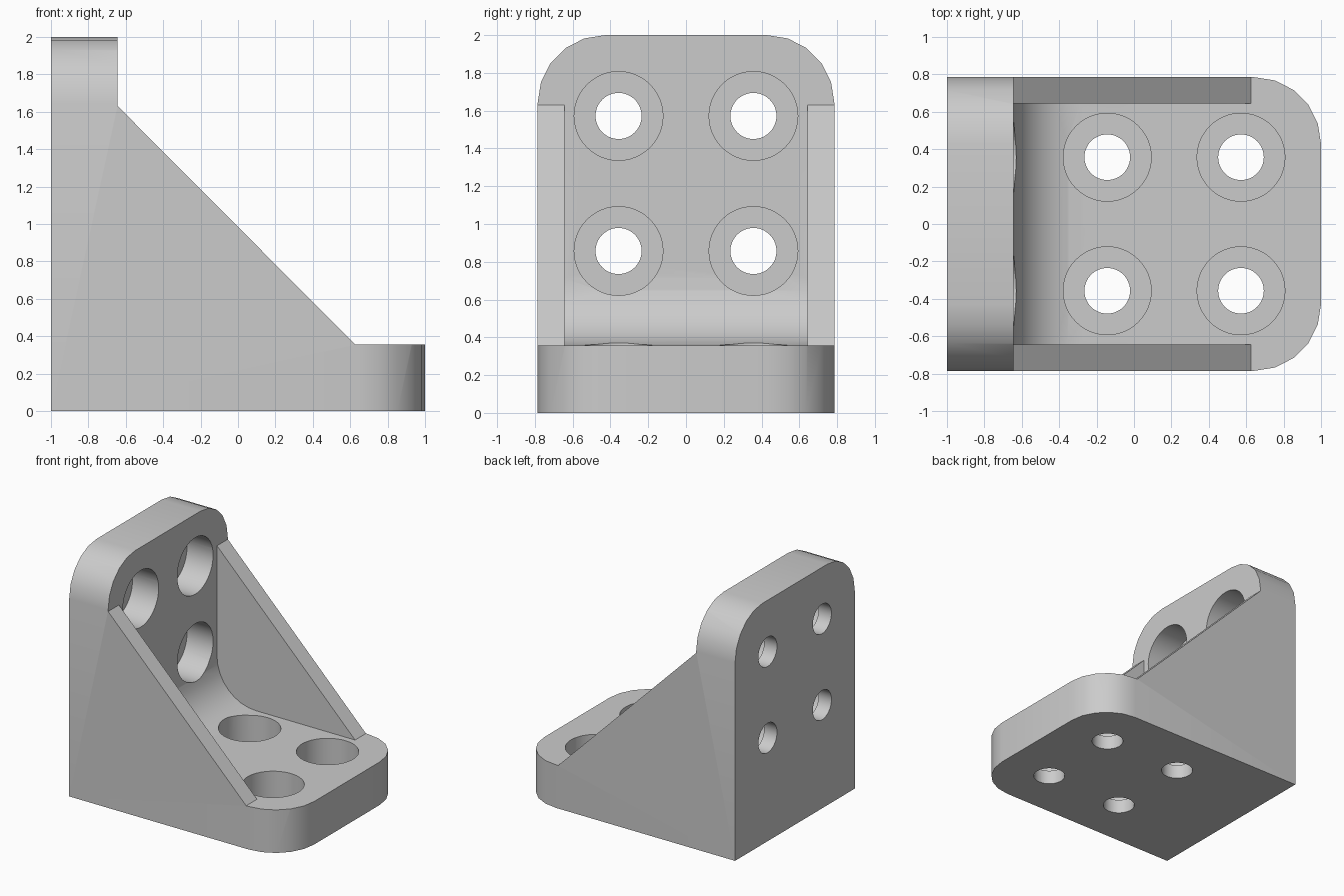
import bpy, bmesh, math
from mathutils import Matrix, Vector

if "Cube" in bpy.data.objects:
    bpy.data.objects.remove(bpy.data.objects["Cube"])

THICK = 0.357            # plate thickness, also corner and fillet radius
HALF_W = 0.785           # half width of the bracket
INNER_W = 0.643          # half width between the gussets
INNER_X = -1 + THICK     # inner face of the upright plate
BORE_DEPTH = 0.24

steel = bpy.data.materials.new("Grey metal")
steel.use_nodes = True
GREY = (0.6, 0.6, 0.6, 1)
steel.diffuse_color = GREY
steel.node_tree.nodes["Principled BSDF"].inputs["Base Color"].default_value = GREY


def make_object(name, bm):
    bmesh.ops.recalc_face_normals(bm, faces=bm.faces)
    mesh = bpy.data.meshes.new(name)
    bm.to_mesh(mesh)
    bm.free()
    mesh.materials.append(steel)
    obj = bpy.data.objects.new(name, mesh)
    bpy.context.collection.objects.link(obj)
    return obj


def prism(profile, half_width):
    """Extrude an x-z profile symmetrically along y."""
    bm = bmesh.new()
    face = bm.faces.new([bm.verts.new((x, -half_width, z)) for x, z in profile])
    new = bmesh.ops.extrude_face_region(bm, geom=[face])["geom"]
    verts = [v for v in new if isinstance(v, bmesh.types.BMVert)]
    bmesh.ops.translate(bm, verts=verts, vec=(0, 2 * half_width, 0))
    return bm


def cylinder_cut(bm, start, end, radius):
    start, end = Vector(start), Vector(end)
    axis = end - start
    turn = Vector((0, 0, 1)).rotation_difference(axis).to_matrix().to_4x4()
    bmesh.ops.create_cone(bm, cap_ends=True, segments=48, radius1=radius,
                          radius2=radius, depth=axis.length,
                          matrix=Matrix.Translation((start + end) / 2) @ turn)


def cut(obj, cutter):
    cutter.hide_render = True
    mod = obj.modifiers.new("Cut", "BOOLEAN")
    mod.operation = "DIFFERENCE"
    mod.solver = "EXACT"
    mod.object = cutter
    bpy.context.view_layer.objects.active = obj
    bpy.ops.object.modifier_apply(modifier=mod.name)
    bpy.data.objects.remove(cutter)


# Solid body: side outline with sloping gussets, outer corners rounded
bm = prism([(-1, 0), (1, 0), (1, THICK), (0.625, THICK),
            (INNER_X, 1.63), (INNER_X, 2), (-1, 2)], HALF_W)
corners = [e for e in bm.edges
           if all(v.co.x > 0.99 for v in e.verts) and abs(sum(v.co.y for v in e.verts)) > 1
           or all(v.co.z > 1.99 for v in e.verts) and abs(sum(v.co.y for v in e.verts)) > 1]
bmesh.ops.bevel(bm, geom=corners, offset=THICK, segments=5, profile=0.5,
                affect="EDGES", clamp_overlap=False)
bracket = make_object("angle_bracket", bm)

# Pocket between the gussets, with a filleted inner corner
c = INNER_X + THICK
fillet = []
for i in range(9):
    a = math.pi + i * math.pi / 16
    fillet.append((c + THICK * math.cos(a), 2 * THICK + THICK * math.sin(a)))
pocket = make_object("pocket_cutter", prism(
    [(INNER_X, 2.2)] + fillet + [(1.2, THICK), (1.2, 2.2)], INNER_W))
cut(bracket, pocket)

# Counterbored holes: four in the base, four in the upright plate
for name, radius, reach in (("bore_cutter", 0.235, THICK - BORE_DEPTH),
                            ("hole_cutter", 0.122, -0.1)):
    bm = bmesh.new()
    for y in (-0.357, 0.357):
        for along in (-0.143, 0.572):
            cylinder_cut(bm, (along, y, reach), (along, y, 0.62), radius)
            cylinder_cut(bm, (reach - 1, y, along + 1), (-0.38, y, along + 1), radius)
    cut(bracket, make_object(name, bm))

# Smooth curves, crisp edges
bpy.ops.object.select_all(action="DESELECT")
bracket.select_set(True)
bpy.context.view_layer.objects.active = bracket
bpy.ops.object.shade_smooth_by_angle(angle=math.radians(30))
